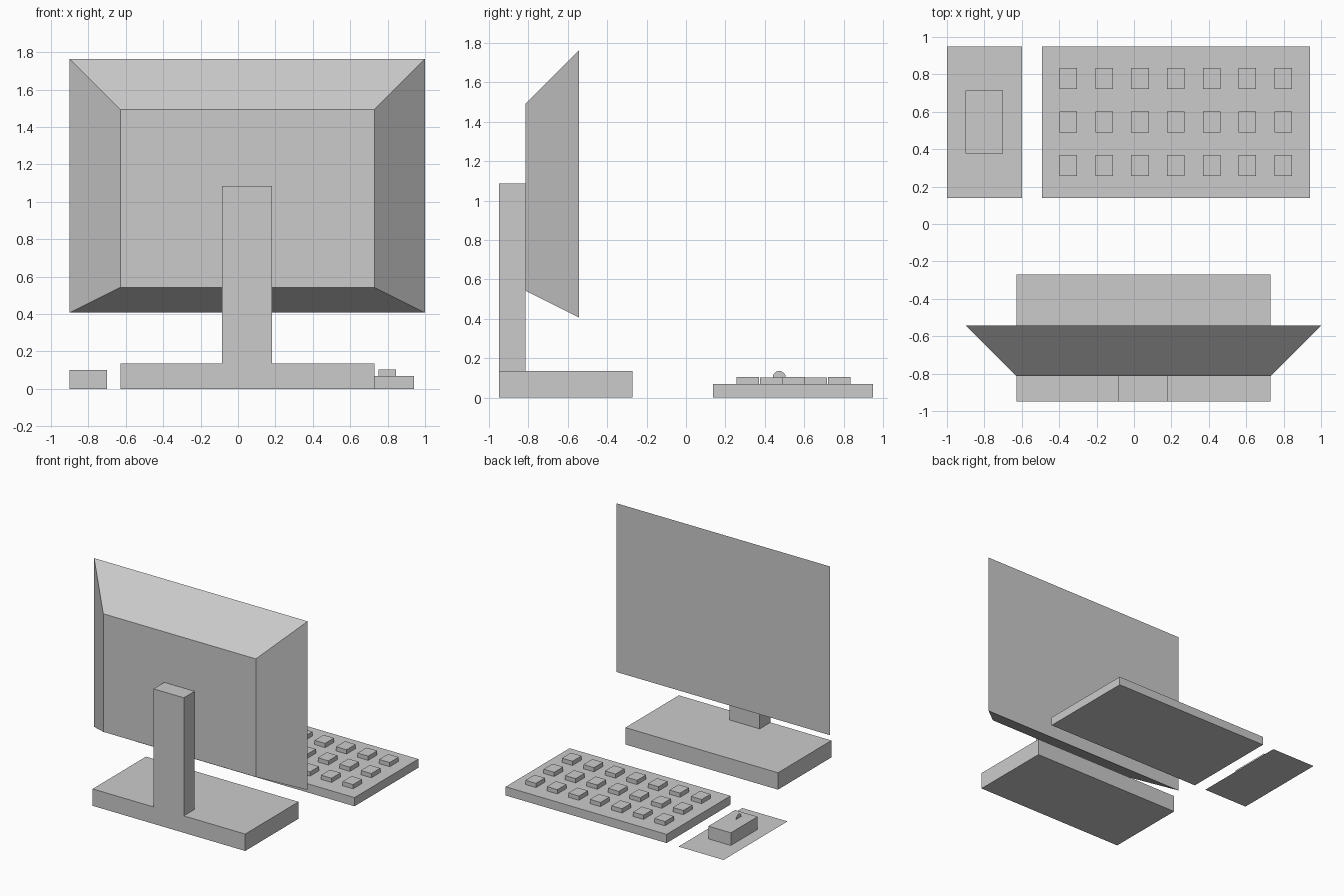
import bpy, bmesh
from mathutils import Matrix, Vector

if "Cube" in bpy.data.objects:
    bpy.data.objects.remove(bpy.data.objects["Cube"])


def finish(name, bm):
    mesh = bpy.data.meshes.new(name)
    bmesh.ops.recalc_face_normals(bm, faces=bm.faces)
    bm.to_mesh(mesh)
    bm.free()
    obj = bpy.data.objects.new(name, mesh)
    bpy.context.collection.objects.link(obj)
    return obj


def add_box(bm, x, y, z):
    lo, hi = Vector((x[0], y[0], z[0])), Vector((x[1], y[1], z[1]))
    mat = Matrix.Translation((lo + hi) / 2) @ Matrix.Diagonal((*(hi - lo), 1))
    return bmesh.ops.create_cube(bm, size=1, matrix=mat)["verts"]


def box(name, x, y, z):
    bm = bmesh.new()
    add_box(bm, x, y, z)
    return finish(name, bm)


# Stand
box("stand_base", (-0.629, 0.729), (-0.95, -0.271), (0, 0.136))
box("stand_neck", (-0.086, 0.183), (-0.95, -0.814), (0.136, 1.086))

# Monitor: box whose rear face is smaller than the screen face
bm = bmesh.new()
for v in add_box(bm, (-0.9, 1.0), (-0.814, -0.543), (0.407, 1.764)):
    if v.co.y < -0.7:
        v.co.x = -0.629 if v.co.x < 0 else 0.729
        v.co.z = 0.543 if v.co.z < 1 else 1.493
finish("monitor", bm)

# Keyboard with a 7 x 3 grid of keys
box("keyboard_base", (-0.493, 0.94), (0.138, 0.95), (0, 0.07))
bm = bmesh.new()
for col in range(7):
    for row in range(3):
        x, y = -0.398 + 0.1915 * col, 0.256 + 0.2325 * row
        add_box(bm, (x, x + 0.094), (y, y + 0.114), (0.07, 0.104))
finish("keys", bm)

# Flat pad
bm = bmesh.new()
bmesh.ops.create_grid(bm, x_segments=1, y_segments=1, size=0.5,
                      matrix=Matrix.Translation((-0.799, 0.544, 0))
                      @ Matrix.Diagonal((0.402, 0.812, 1, 1)))
finish("mouse_pad", bm)

# Mouse body and paper-thin scroll wheel
box("mouse_body", (-0.9, -0.7), (0.376, 0.715), (0, 0.102))
bm = bmesh.new()
bmesh.ops.create_circle(bm, cap_ends=True, segments=16, radius=0.033,
                        matrix=Matrix.Translation((-0.8, 0.473, 0.103))
                        @ Matrix.Rotation(1.5707963, 4, 'Y'))
finish("scroll_wheel", bm)
